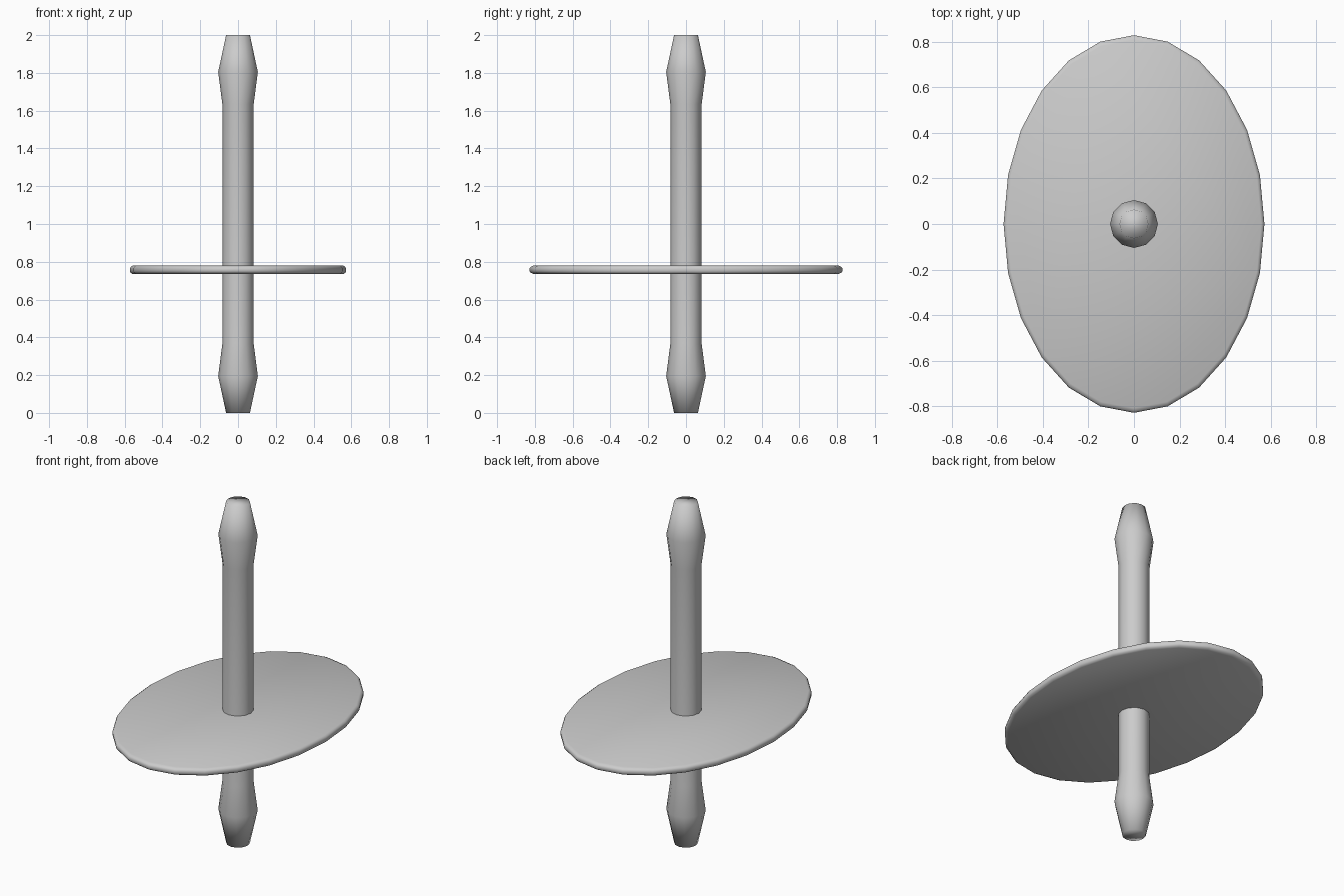
import bpy
import math

cube = bpy.data.objects.get("Cube")
if cube:
    bpy.data.objects.remove(cube, do_unlink=True)

grey = bpy.data.materials.new("light grey")
grey.use_nodes = True
colour = (0.6, 0.6, 0.6, 1)
grey.diffuse_color = colour
grey.node_tree.nodes["Principled BSDF"].inputs["Base Color"].default_value = colour


def lathe(name, profile, sides, scale=(1, 1), angle=80):
    """Stack rings of (radius, height), capped at both ends."""
    verts = []
    for r, z in profile:
        for i in range(sides):
            a = math.tau * i / sides
            verts.append((r * scale[0] * math.cos(a), r * scale[1] * math.sin(a), z))
    faces = [tuple(reversed(range(sides)))]
    for k in range(len(profile) - 1):
        for i in range(sides):
            j = (i + 1) % sides
            faces.append((k * sides + i, k * sides + j,
                          (k + 1) * sides + j, (k + 1) * sides + i))
    faces.append(tuple(range(len(verts) - sides, len(verts))))
    mesh = bpy.data.meshes.new(name)
    mesh.from_pydata(verts, [], faces)
    mesh.materials.append(grey)
    obj = bpy.data.objects.new(name, mesh)
    bpy.context.collection.objects.link(obj)
    bpy.ops.object.select_all(action="DESELECT")
    obj.select_set(True)
    bpy.context.view_layer.objects.active = obj
    bpy.ops.object.shade_smooth_by_angle(angle=math.radians(angle))
    return obj


# Shaft with a swollen, tapering tip at each end
tip = [(0.063, 0), (0.105, 0.195), (0.083, 0.365)]
lathe("shaft", tip + [(r, 2 - z) for r, z in reversed(tip)], 12)

# Thin oval plate with a softened rim
rim = [(0.975, 0.735), (0.993, 0.742), (1, 0.75),
       (1, 0.765), (0.993, 0.773), (0.975, 0.78)]
lathe("oval_plate", rim, 24, scale=(0.572, 0.828))
